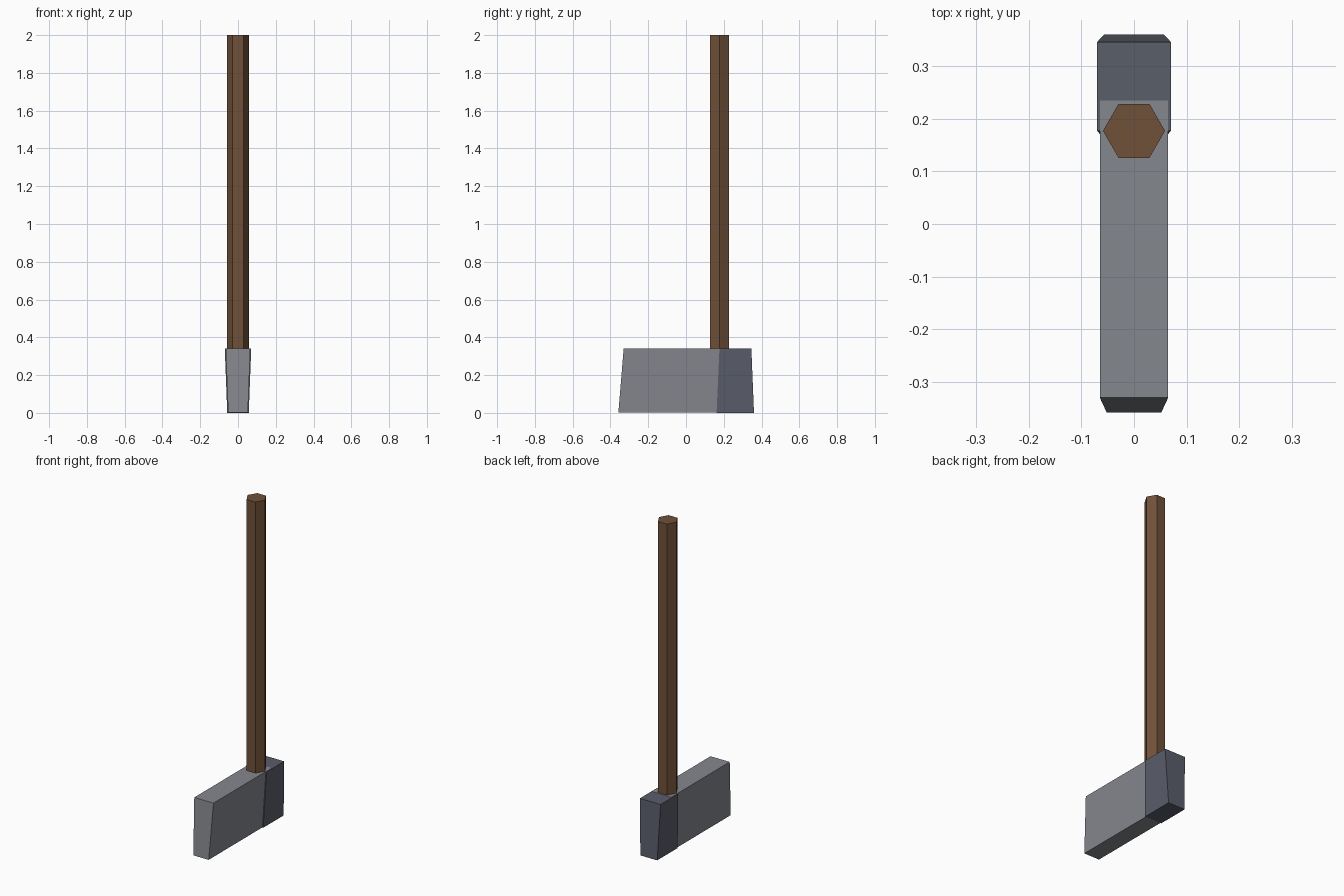
import bpy, bmesh, math

if "Cube" in bpy.data.objects:
    bpy.data.objects.remove(bpy.data.objects["Cube"])


def material(name, srgb):
    m = bpy.data.materials.new(name)
    lin = [((c / 255 + 0.055) / 1.055) ** 2.4 for c in srgb]
    m.diffuse_color = (*lin, 1)
    m.use_nodes = True
    m.node_tree.nodes["Principled BSDF"].inputs["Base Color"].default_value = m.diffuse_color
    return m


def tapered_block(name, mat, z0, z1, bottom, top):
    """Box whose bottom and top rectangles are (half_x, y_front, y_back)."""
    bm = bmesh.new()
    bmesh.ops.create_cube(bm, size=2)
    for v in bm.verts:
        half_x, y0, y1 = top if v.co.z > 0 else bottom
        v.co = (math.copysign(half_x, v.co.x),
                y1 if v.co.y > 0 else y0,
                z1 if v.co.z > 0 else z0)
    mesh = bpy.data.meshes.new(name)
    bm.to_mesh(mesh)
    bm.free()
    mesh.materials.append(mat)
    obj = bpy.data.objects.new(name, mesh)
    bpy.context.collection.objects.link(obj)
    return obj


steel = material("light steel", (132, 135, 141))
iron = material("dark iron", (90, 94, 106))
wood = material("brown wood", (112, 81, 57))

# Long light head, narrower towards the base
tapered_block("hammer_head", steel, 0.001, 0.341,
              (0.052, -0.358, 0.25), (0.065, -0.33, 0.235))

# Dark sleeve wrapped around the back of the head
tapered_block("head_back_cap", iron, 0.0, 0.34,
              (0.057, 0.162, 0.36), (0.07, 0.177, 0.346))

# Six-sided handle, corners pointing along x
z0, z1 = 0.25, 2.0
bpy.ops.mesh.primitive_cylinder_add(vertices=6, radius=0.059, depth=z1 - z0,
                                    location=(0, 0.177, (z0 + z1) / 2),
                                    rotation=(0, 0, math.radians(30)))
handle = bpy.context.object
handle.name = "handle"
handle.data.materials.append(wood)
